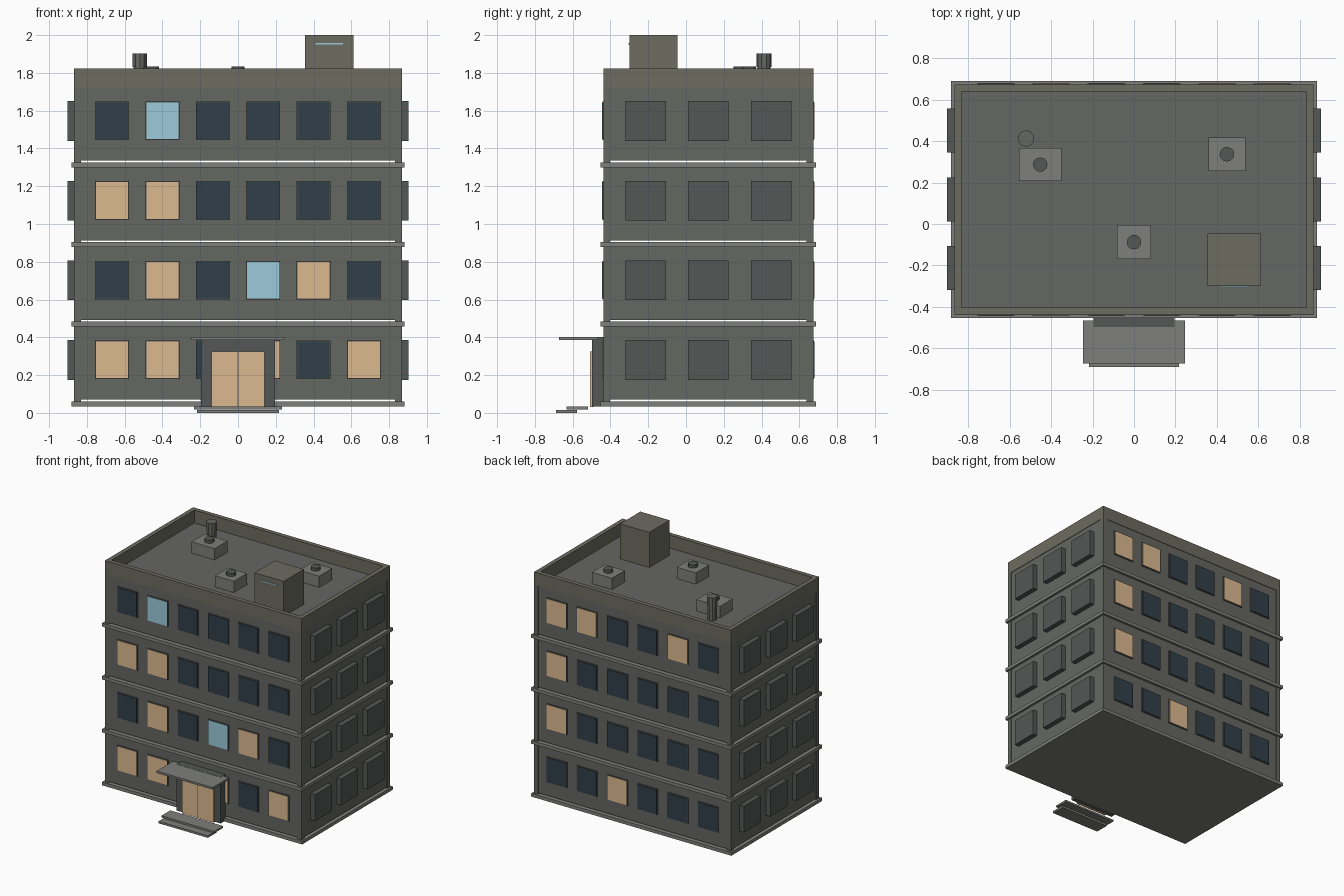
import bpy, math

if "Cube" in bpy.data.objects:
    bpy.data.objects.remove(bpy.data.objects["Cube"])


def material(name, rgb):
    m = bpy.data.materials.new(name)
    m.diffuse_color = (*rgb, 1)
    m.use_nodes = True
    m.node_tree.nodes["Principled BSDF"].inputs["Base Color"].default_value = m.diffuse_color
    return m


WALL = material("wall_grey", (0.13, 0.135, 0.12))
PARAPET = material("parapet_grey", (0.15, 0.15, 0.12))
TRIM = material("trim_grey", (0.21, 0.21, 0.20))
PANEL = material("panel_grey", (0.09, 0.095, 0.095))
ROOF = material("roof_grey", (0.13, 0.135, 0.125))
GLASS = {"D": material("dark_glass", (0.03, 0.05, 0.065)),
         "L": material("lit_glass", (0.72, 0.49, 0.28)),
         "B": material("blue_glass", (0.33, 0.60, 0.70))}


def box(name, x0, x1, y0, y1, z0, z1, mat):
    bpy.ops.mesh.primitive_cube_add(size=1, location=((x0 + x1) / 2, (y0 + y1) / 2, (z0 + z1) / 2))
    ob = bpy.context.object
    ob.name = name
    ob.scale = (x1 - x0, y1 - y0, z1 - z0)
    bpy.ops.object.transform_apply(location=False, rotation=False, scale=True)
    ob.data.materials.append(mat)
    return ob


def cylinder(name, x, y, r, z0, z1, sides, mat):
    bpy.ops.mesh.primitive_cylinder_add(vertices=sides, radius=r, depth=z1 - z0, location=(x, y, (z0 + z1) / 2))
    ob = bpy.context.object
    ob.name = name
    ob.data.materials.append(mat)
    return ob


X, YF, YB, T = 0.867, -0.438, 0.674, 0.035   # outer wall faces, wall thickness
IN = 0.004                                   # wall panels sit just behind the corner posts
FLOOR, STEP, ROOF_Z = 0.035, 0.4217, 1.72

FRONT = ["LLDLDL", "DLDBLD", "LLDDDD", "DBDDDD"]
BACK = ["DDDLDD", "DDDDDL", "DDDDDL", "DLDDLL"]

for f in range(4):
    z = FLOOR + f * STEP
    top = z + STEP if f < 3 else ROOF_Z
    # projecting floor slab
    box("floor_slab", -0.882, 0.882, -0.453, 0.689, z, z + 0.026, TRIM)
    # wall panels, with a shadow gap above the slab
    w0 = z + 0.035
    box("front_wall", -X + T, X - T, YF + IN, YF + T, w0, top, WALL)
    box("back_wall", -X + T, X - T, YB - T, YB - IN, w0, top, WALL)
    for s in (-1, 1):
        a, b = sorted((s * (X - IN), s * (X - T)))
        box("side_wall", a, b, YF + T, YB - T, w0, top, WALL)
        # corner posts
        a, b = sorted((s * X, s * (X - T)))
        for y in (YF, YB - T):
            box("corner_post", a, b, y, y + T, z + 0.026, top, WALL)
        # blank side bays
        a, b = sorted((s * 0.902, s * (X - 0.01)))
        for yc in (-0.212, 0.118, 0.451):
            box("side_bay", a, b, yc - 0.107, yc + 0.107, z + 0.14, z + 0.35, PANEL)
    # windows with thin frames, front and back
    zc = z + 0.246
    for i in range(6):
        xc = (i - 2.5) * 0.267
        for wall, kind, s in ((YF, FRONT[f][i], -1), (YB, BACK[f][i], 1)):
            y0, y1 = sorted((wall - s * 0.01, wall + s * 0.004))
            box("window_frame", xc - 0.09, xc + 0.09, y0, y1, zc - 0.102, zc + 0.102, PANEL)
            y0, y1 = sorted((wall - s * 0.01, wall + s * 0.007))
            box("window_pane", xc - 0.085, xc + 0.085, y0, y1, zc - 0.097, zc + 0.097, GLASS[kind])

# roof and parapet
box("roof_deck", -X + 0.01, X - 0.01, YF + 0.01, YB - 0.01, ROOF_Z - 0.02, ROOF_Z, ROOF)
P0, P1 = ROOF_Z, 1.823
box("front_parapet", -X, X, YF, YF + T, P0, P1, PARAPET)
box("back_parapet", -X, X, YB - T, YB, P0, P1, PARAPET)
for s in (-1, 1):
    a, b = sorted((s * X, s * (X - T)))
    box("side_parapet", a, b, YF + T, YB - T, P0, P1, PARAPET)

# roof units with fan caps
for x0, x1, y0, y1 in ((-0.555, -0.35, 0.207, 0.366), (-0.083, 0.083, -0.17, -0.005), (0.36, 0.537, 0.255, 0.418)):
    box("roof_unit", x0, x1, y0, y1, ROOF_Z, 1.81, TRIM)
    cylinder("fan_cap", (x0 + x1) / 2, (y0 + y1) / 2, 0.035, 1.81, 1.835, 12, PANEL)

# vent pipe
cylinder("vent_pipe", -0.52, 0.413, 0.035, ROOF_Z, 1.89, 10, WALL)
cylinder("vent_pipe_cap", -0.52, 0.413, 0.04, 1.83, 1.903, 10, WALL)

# stair house with light strip
box("stair_house", 0.355, 0.612, -0.299, -0.045, ROOF_Z, 2.0, PARAPET)
box("light_strip", 0.41, 0.557, -0.305, -0.295, 1.95, 1.958, GLASS["B"])

# entrance porch, double door, canopy and steps
box("porch", -0.195, 0.195, -0.497, YF + 0.01, 0.035, 0.403, PANEL)
for s in (-1, 1):
    a, b = sorted((s * 0.003, s * 0.139))
    box("door_leaf", a, b, -0.507, -0.49, 0.03, 0.325, GLASS["L"])
box("door_divider", -0.003, 0.003, -0.504, -0.49, 0.03, 0.325, PANEL)
box("canopy", -0.246, 0.246, -0.672, -0.465, 0.386, 0.402, TRIM)
box("upper_step", -0.233, 0.233, -0.632, -0.52, 0.019, 0.034, TRIM)
box("lower_step", -0.217, 0.217, -0.689, -0.578, 0.0, 0.016, TRIM)
